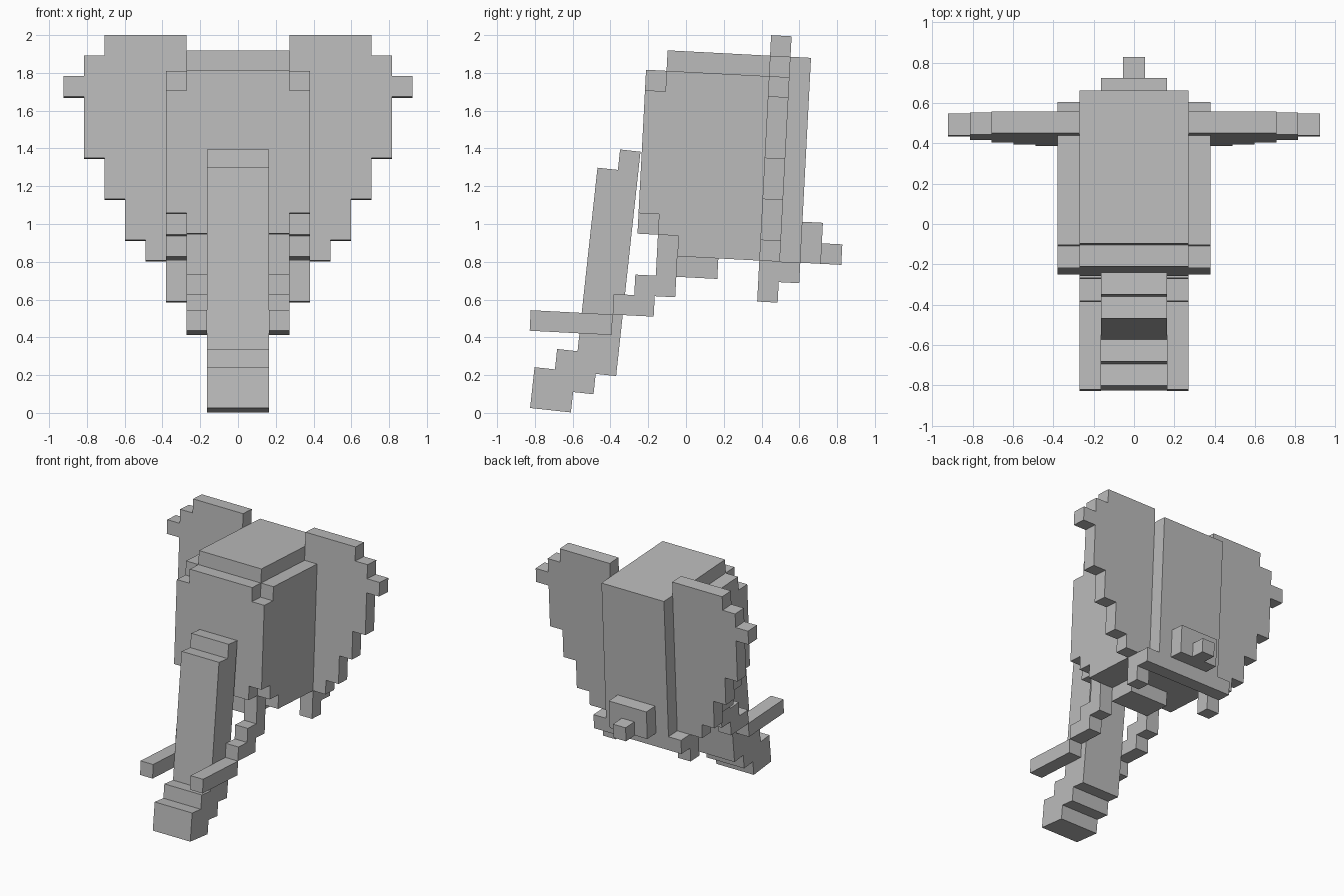
import bpy, bmesh, math
from mathutils import Vector

cube = bpy.data.objects.get("Cube")
if cube:
    bpy.data.objects.remove(cube, do_unlink=True)

V = 0.1086                      # size of one block

grey = bpy.data.materials.new("skin_grey")
grey.use_nodes = True
GREY = (0.5, 0.5, 0.5, 1)
grey.diffuse_color = GREY
bsdf = next(n for n in grey.node_tree.nodes if n.type == "BSDF_PRINCIPLED")
bsdf.inputs["Base Color"].default_value = GREY
bsdf.inputs["Roughness"].default_value = 0.9

# Pivots of the tilted block grids: location and tilt about x
HEAD = ((0, 0.605, 0.795), math.radians(-3))
TRUNK = ((0, -0.37, 0.195), math.radians(-6.2))


def prism(name, frame, outline, lo, hi, along="x", mirror=False):
    """Extrude a stepped outline, in block units.
    along x: outline is (forward, up); along y: outline is (x, up)."""
    def point(p, d):
        return Vector((d, -p[0], p[1]) if along == "x" else (p[0], -d, p[1])) * V
    bm = bmesh.new()
    base = bm.faces.new([bm.verts.new(point(p, lo)) for p in outline])
    ext = bmesh.ops.extrude_face_region(bm, geom=[base], use_keep_orig=True)
    moved = [g for g in ext["geom"] if isinstance(g, bmesh.types.BMVert)]
    bmesh.ops.translate(bm, verts=moved, vec=point((0, 0), hi) - point((0, 0), lo))
    bmesh.ops.recalc_face_normals(bm, faces=bm.faces)
    mesh = bpy.data.meshes.new(name)
    bm.to_mesh(mesh)
    bm.free()
    mesh.materials.append(grey)
    ob = bpy.data.objects.new(name, mesh)
    bpy.context.collection.objects.link(ob)
    ob.location, ob.rotation_euler = frame[0], (frame[1], 0, 0)
    if mirror:
        ob.modifiers.new("mirror", "MIRROR")
    return ob


def rect(a0, a1, w0, w1):
    return [(a0, w0), (a1, w0), (a1, w1), (a0, w1)]


# Head: central core and the stepped cheeks beside it
prism("head_core", HEAD,
      [(0, 0), (6, 0), (6, 1), (8, 1), (8, 9), (7, 9), (7, 10), (0, 10)], -2.5, 2.5)
prism("cheeks", HEAD,
      [(2, 0), (6, 0), (6, 1), (7, 1), (7, 2), (8, 2), (8, 8), (7, 8), (7, 9), (2, 9)],
      2.5, 3.5, mirror=True)
prism("jaw", HEAD, rect(4, 6, -1, 0), -1.5, 1.5)
prism("neck_rim", HEAD, rect(0, 1, -1, 0), -3.5, 3.5)

# Ears: thin stepped plates
prism("ears", HEAD,
      [(2.5, -2), (3.5, -2), (3.5, 0), (4.5, 0), (4.5, 1), (5.5, 1), (5.5, 3),
       (6.5, 3), (6.5, 5), (7.5, 5), (7.5, 8), (8.5, 8), (8.5, 9), (7.5, 9),
       (7.5, 10), (6.5, 10), (6.5, 11), (2.5, 11)], 1, 2, along="y", mirror=True)

# Tusks: stepped root, then a straight tip
prism("tusk_roots", HEAD,
      [(6, 1), (6, -2), (7, -2), (7, -3), (9, -3), (9, -2), (8, -2), (8, -1),
       (7, -1), (7, 1)], 1.5, 2.5, mirror=True)
prism("tusk_tips", HEAD, rect(9, 13, -4, -3), 1.5, 2.5, mirror=True)

# Back of the head
prism("tail_base", HEAD, rect(-1, 0, 0, 2), -1.5, 1.5)
prism("tail_tip", HEAD, rect(-2, -1, 0, 1), -0.5, 0.5)

# Trunk: long sloping column with a stepped, forward-curling end
prism("trunk", TRUNK,
      [(0, 0), (1, 0), (1, -1), (2, -1), (2, -2), (4, -2), (4, 0), (3, 0), (3, 1),
       (2, 1), (2, 10), (1, 10), (1, 11), (0, 11)], -1.5, 1.5)
